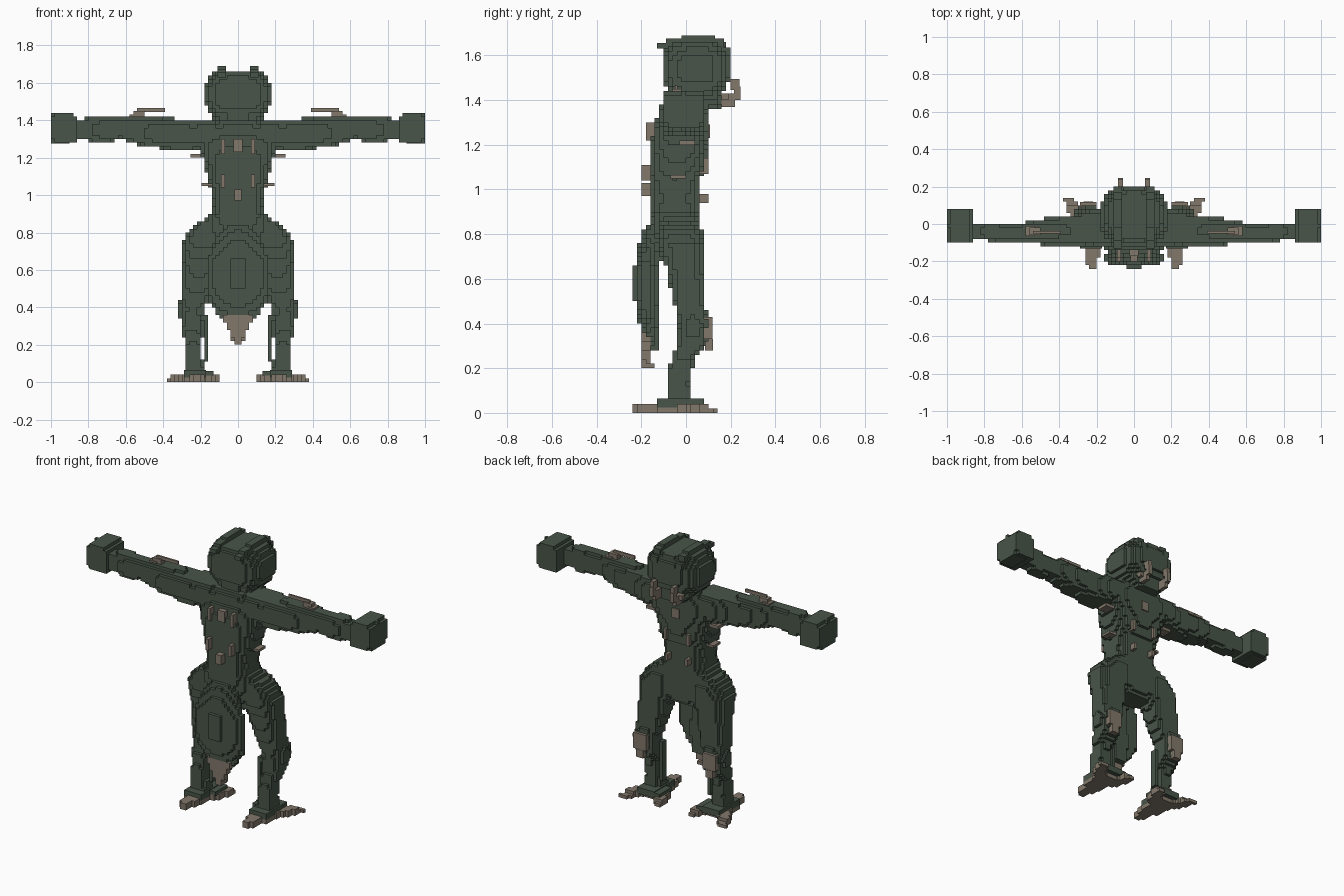
import bpy, math

S = 0.02  # size of one cube cell


def material(name, rgb):
    m = bpy.data.materials.new(name)
    m.diffuse_color = (*rgb, 1)
    return m


GREEN = material("dark green hide", (0.065, 0.090, 0.065))
BROWN = material("bone brown", (0.225, 0.188, 0.147))


def add_object(name, verts, faces, mat):
    me = bpy.data.meshes.new(name)
    me.from_pydata(verts, [], faces)
    me.materials.append(mat)
    ob = bpy.data.objects.new(name, me)
    bpy.context.collection.objects.link(ob)
    return ob


def cell_faces(cells):
    """Outer quads of a set of cube cells."""
    verts, faces, index = [], [], {}

    def vid(p):
        if p not in index:
            index[p] = len(verts)
            verts.append(tuple(c * S for c in p))
        return index[p]

    for c in cells:
        for a in range(3):
            u, v = (a + 1) % 3, (a + 2) % 3
            for d in (1, -1):
                n = list(c)
                n[a] += d
                if tuple(n) in cells:
                    continue
                quad = []
                for du, dv in ((0, 0), (1, 0), (1, 1), (0, 1)):
                    p = list(c)
                    p[a] += d > 0
                    p[u] += du
                    p[v] += dv
                    quad.append(vid(tuple(p)))
                faces.append(quad if d > 0 else quad[::-1])
    return verts, faces


def loft(name, axis, sections, mat=GREEN, power=2.5, mirror=False):
    """Stepped loft: sections are (t, centre u, centre v, radius u, radius v)."""
    u, v = [i for i in range(3) if i != axis]
    cells = set()
    for k in range(round(sections[0][0] / S), round(sections[-1][0] / S)):
        t = (k + 0.5) * S
        for a, b in zip(sections, sections[1:]):
            if t <= b[0]:
                break
        f = min(1, max(0, (t - a[0]) / (b[0] - a[0])))
        cu, cv, ru, rv = [p + (q - p) * f for p, q in zip(a[1:], b[1:])]
        for i in range(math.floor((cu - ru) / S) - 1, math.ceil((cu + ru) / S) + 1):
            for j in range(math.floor((cv - rv) / S) - 1, math.ceil((cv + rv) / S) + 1):
                du = abs((i + 0.5) * S - cu) / ru
                dv = abs((j + 0.5) * S - cv) / rv
                if du ** power + dv ** power <= 1:
                    c = [0, 0, 0]
                    c[axis], c[u], c[v] = k, i, j
                    cells.add(tuple(c))
    if mirror:
        cells |= {(-1 - x, y, z) for x, y, z in cells}
    return add_object(name, *cell_faces(cells), mat)


def boxes(name, items, mat=BROWN, mirror=True):
    """Boxes given as (x0, x1, y0, y1, z0, z1), mirrored over x."""
    verts, faces = [], []
    items = items + ([(-b[1], -b[0], *b[2:]) for b in items] if mirror else [])
    for x0, x1, y0, y1, z0, z1 in items:
        n = len(verts)
        verts += [(x, y, z) for z in (z0, z1) for x, y in
                  ((x0, y0), (x1, y0), (x1, y1), (x0, y1))]
        faces += [[n + i for i in q] for q in
                  ((3, 2, 1, 0), (4, 5, 6, 7), (0, 1, 5, 4),
                   (1, 2, 6, 5), (2, 3, 7, 6), (3, 0, 4, 7))]
    return add_object(name, verts, faces, mat)


# Head with ridge ears
loft("head", 2, [
    (1.36, 0, .09, .08, .07), (1.41, 0, .05, .13, .11), (1.46, 0, .045, .165, .14),
    (1.50, 0, .045, .18, .155), (1.58, 0, .045, .18, .155), (1.62, 0, .045, .16, .145),
    (1.66, 0, .045, .13, .12)], power=3)
boxes("ear_ridge", [
    (.065, .11, -.13, -.07, 1.63, 1.655), (.065, .11, -.09, -.02, 1.63, 1.675),
    (.065, .11, -.02, .13, 1.64, 1.69), (.065, .11, .12, .17, 1.63, 1.675),
    (.065, .11, .15, .20, 1.60, 1.635)], GREEN)
boxes("tusk", [
    (.06, .085, .16, .22, 1.37, 1.43), (.06, .085, .20, .24, 1.445, 1.495),
    (.06, .085, .215, .245, 1.40, 1.46), (.085, .105, .16, .19, 1.40, 1.43)])

# Body
loft("torso", 2, [
    (.86, 0, -.05, .15, .12), (.90, 0, -.05, .15, .115), (.96, 0, -.05, .135, .115),
    (1.05, 0, -.05, .15, .12), (1.12, 0, -.04, .17, .13), (1.20, 0, -.035, .19, .13),
    (1.28, 0, -.02, .225, .125), (1.36, 0, -.01, .205, .11), (1.40, 0, 0, .17, .09)],
    power=2.8)
loft("neck", 2, [(1.36, 0, 0, .14, .09), (1.42, 0, .01, .11, .085),
                 (1.46, 0, .02, .09, .08)])
loft("hips", 2, [(.66, 0, -.03, .10, .07), (.72, 0, -.03, .16, .095),
                 (.80, 0, -.035, .20, .105), (.90, 0, -.05, .16, .12)], power=3)

# Bony plates on back, ribs and chest
boxes("back_plate", [
    (0, .025, -.17, -.13, 1.23, 1.30), (.07, .09, -.18, -.12, 1.22, 1.30),
    (.07, .09, -.20, -.14, 1.04, 1.11), (0, .02, -.20, -.15, .97, 1.03)])
boxes("rib_spike", [(.19, .255, -.03, .04, 1.20, 1.22),
                    (.14, .195, -.07, 0, 1.05, 1.065)])
boxes("chest_plate", [
    (0, .025, .08, .108, 1.23, 1.29), (.07, .09, .06, .10, 1.07, 1.14),
    (.06, .08, .05, .10, .94, .98)])

# Arms, hands and arm fins
loft("arm", 0, [
    (.12, -.015, 1.33, .10, .07), (.25, -.02, 1.32, .095, .082),
    (.33, -.035, 1.325, .08, .085), (.48, -.04, 1.335, .072, .078),
    (.55, -.045, 1.345, .058, .07), (.62, -.045, 1.355, .05, .06),
    (.70, -.045, 1.35, .05, .065), (.78, -.04, 1.35, .05, .065),
    (.82, -.04, 1.355, .045, .055), (.88, -.04, 1.355, .045, .055)],
    power=3.5, mirror=True)
loft("hand", 0, [(.86, -.01, 1.35, .09, .07), (.90, -.01, 1.36, .09, .08),
                 (.98, -.01, 1.36, .09, .08), (1.0, -.01, 1.36, .09, .06)],
     power=8, mirror=True)
boxes("curled_fingers", [(.90, 1.0, -.08, .06, 1.275, 1.30)], GREEN)
boxes("arm_fin", [(.53, .58, -.065, -.01, 1.40, 1.43),
                  (.50, .56, -.06, -.02, 1.41, 1.45),
                  (.39, .54, -.05, -.038, 1.445, 1.465)])

# Legs and knee plates
loft("leg", 2, [
    (.04, .23, -.03, .048, .06), (.13, .235, -.035, .045, .055),
    (.24, .24, -.015, .05, .05), (.30, .245, .025, .062, .065),
    (.40, .245, .035, .07, .065), (.50, .22, .015, .08, .07),
    (.65, .20, -.005, .095, .085), (.75, .185, -.02, .11, .10),
    (.82, .16, -.03, .10, .10), (.88, .12, -.03, .05, .09)], power=3, mirror=True)
boxes("knee_plate", [(.20, .29, .08, .118, .33, .43), (.22, .27, .085, .12, .28, .33)])
boxes("calf_spur", [(.16, .18, -.03, .01, .11, .36), (.16, .21, -.03, .01, .33, .36)], GREEN)

# Feet and toes
boxes("foot", [(.17, .29, -.13, .08, .025, .065), (.13, .18, -.04, .08, .035, .06)], GREEN)
boxes("sole", [(.17, .29, -.13, .05, 0, .028)])
loft("outer_toe", 1, [(-.04, .25, .02, .04, .025), (.06, .31, .02, .045, .022),
                      (.14, .355, .01, .022, .012)], BROWN, 6, True)
loft("inner_toe", 1, [(-.04, .18, .02, .04, .025), (.06, .14, .02, .035, .022),
                      (.12, .115, .01, .022, .012)], BROWN, 6, True)
loft("back_toe", 1, [(-.24, .225, .02, .022, .012), (-.18, .225, .02, .035, .022),
                     (-.12, .225, .02, .045, .022)], BROWN, 6, True)

# Paddle tail with bony tip
loft("tail", 2, [
    (.27, 0, -.14, .03, .02), (.36, 0, -.16, .11, .032), (.42, 0, -.17, .15, .045),
    (.50, 0, -.18, .16, .052), (.66, 0, -.18, .16, .052), (.76, 0, -.165, .12, .045),
    (.84, 0, -.14, .07, .04)], power=2)
loft("tail_tip", 2, [(.20, 0, -.17, .022, .022), (.27, 0, -.178, .045, .025),
                     (.36, 0, -.18, .095, .025)], BROWN, 4)
